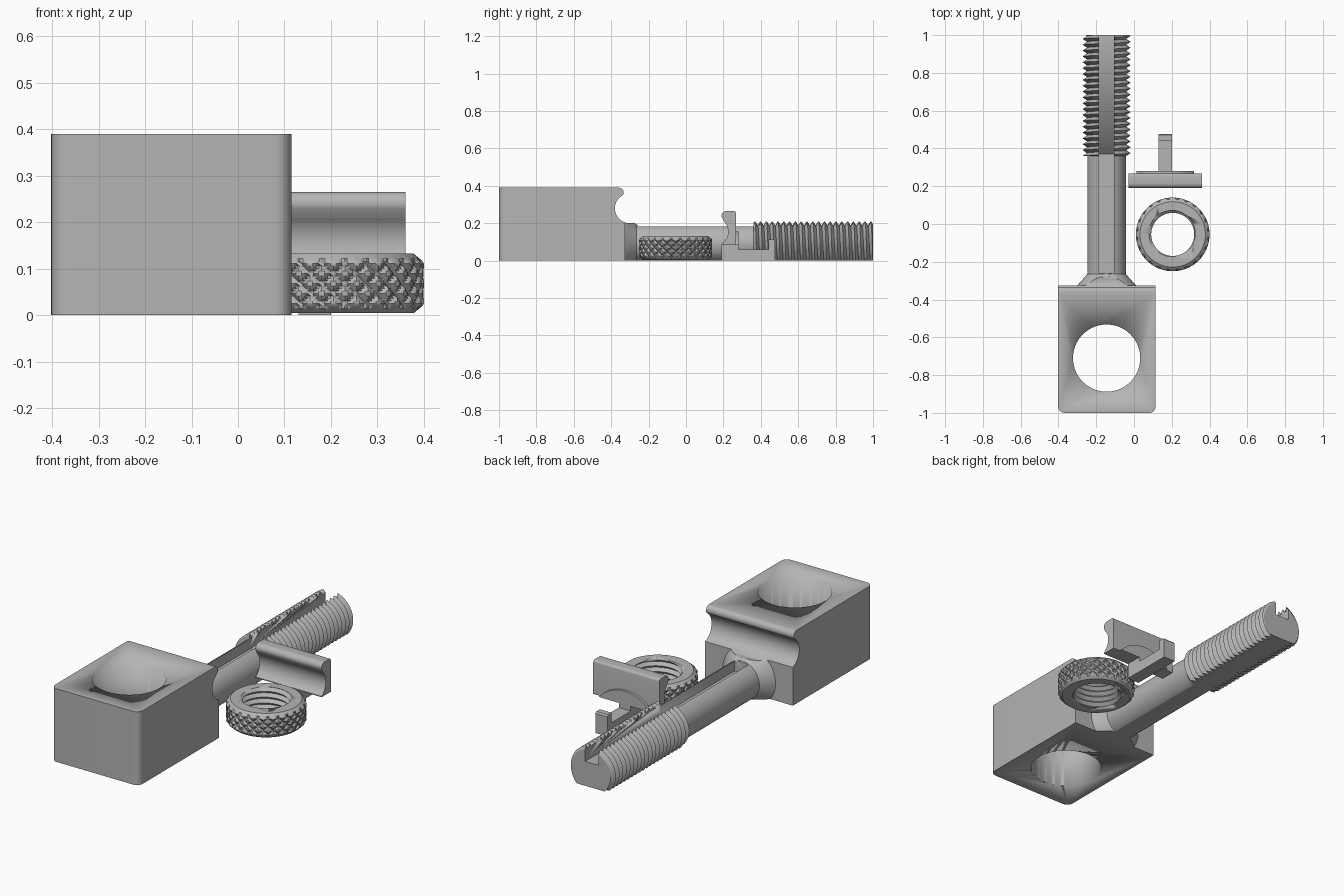
import bpy, bmesh, math
from mathutils import Matrix, Vector

if "Cube" in bpy.data.objects:
    bpy.data.objects.remove(bpy.data.objects["Cube"])

steel = bpy.data.materials.new("grey_steel")
steel.use_nodes = True
GREY = (0.46, 0.46, 0.46, 1)
steel.diffuse_color = GREY
steel.node_tree.nodes["Principled BSDF"].inputs["Base Color"].default_value = GREY

ROD_X, ROD_Z = -0.145, 0.09
CLIP_X = 0.165
PITCH = 0.031
ALONG_Y = Matrix.Rotation(-math.pi / 2, 4, "X")


def finish(name, bm, matrix=None, smooth=30):
    if matrix:
        bm.transform(matrix)
    bmesh.ops.recalc_face_normals(bm, faces=bm.faces)
    mesh = bpy.data.meshes.new(name)
    bm.to_mesh(mesh)
    bm.free()
    mesh.materials.append(steel)
    ob = bpy.data.objects.new(name, mesh)
    bpy.context.collection.objects.link(ob)
    shade(ob, smooth)
    return ob


def shade(ob, angle):
    bpy.ops.object.select_all(action="DESELECT")
    ob.select_set(True)
    bpy.context.view_layer.objects.active = ob
    bpy.ops.object.shade_smooth_by_angle(angle=math.radians(angle))


def cut(ob, *cutters):
    for c in cutters:
        mod = ob.modifiers.new("cut", "BOOLEAN")
        mod.object, mod.operation, mod.solver = c, "DIFFERENCE", "EXACT"
        c.hide_render = True
        c.hide_set(True)
        c.display_type = "WIRE"


def arc(cy, cz, r, a0, a1, n=12):
    angles = [math.radians(a0 + (a1 - a0) * i / n) for i in range(n + 1)]
    return [(cy + r * math.cos(a), cz + r * math.sin(a)) for a in angles]


def extrude_x(points, x0, x1):
    """Solid from a side profile of (y, z) points."""
    bm = bmesh.new()
    face = bm.faces.new([bm.verts.new((x0, y, z)) for y, z in points])
    new = bmesh.ops.extrude_face_region(bm, geom=[face])["geom"]
    moved = [v for v in new if isinstance(v, bmesh.types.BMVert)]
    bmesh.ops.translate(bm, verts=moved, vec=(x1 - x0, 0, 0))
    return bm


def lathe(points, n=64):
    """Solid of revolution about z from (radius, height) points, capped at both ends."""
    bm = bmesh.new()
    rings = [[bm.verts.new((r * math.cos(math.tau * i / n), r * math.sin(math.tau * i / n), h))
              for i in range(n)] for r, h in points]
    for a, b in zip(rings, rings[1:]):
        for i in range(n):
            j = (i + 1) % n
            bm.faces.new((a[i], a[j], b[j], b[i]))
    bm.faces.new(rings[0])
    bm.faces.new(rings[-1])
    return bm


def slice_off(bm, co, normal):
    """Remove everything on the normal side of a plane and close the opening."""
    geom = bm.verts[:] + bm.edges[:] + bm.faces[:]
    bmesh.ops.bisect_plane(bm, geom=geom, dist=1e-6, plane_co=co, plane_no=normal, clear_outer=True)
    rim = [e for e in bm.edges if e.is_boundary and
           all(abs((v.co - Vector(co)).dot(Vector(normal))) < 1e-4 for v in e.verts)]
    bmesh.ops.holes_fill(bm, edges=rim, sides=0)


def thread(root, crest, h0, h1, n=48):
    """Helical V thread about z, trimmed flat at h0 and h1."""
    bm = bmesh.new()
    rows = 2 * (math.ceil((h1 - h0) / PITCH) + 4)
    grid = []
    for k in range(rows):
        r = crest if k % 2 else root
        grid.append([bm.verts.new((r * math.cos(math.tau * i / n), r * math.sin(math.tau * i / n),
                                   h0 + PITCH * (k / 2 - 2 + i / n))) for i in range(n)])
    for k in range(rows - 1):
        for i in range(n):
            up = 0 if i < n - 1 else 2
            if k + 1 + up < rows:
                j = (i + 1) % n
                bm.faces.new((grid[k][i], grid[k + up][j], grid[k + 1 + up][j], grid[k + 1][i]))
    slice_off(bm, (0, 0, h0), (0, 0, -1))
    slice_off(bm, (0, 0, h1), (0, 0, 1))
    return bm


# Cutters: clamp groove, rod slot, block bore
groove = finish("groove_cutter", extrude_x(arc(-0.30, 0.28, 0.08, 0, 354, 59), -0.6, 0.3))
slot = finish("slot_cutter", extrude_x([(-0.26, 0.13), (1.1, 0.13), (1.1, 0.3), (-0.26, 0.3)],
                                       ROD_X - 0.04, ROD_X + 0.04))
bore = finish("bore_cutter", lathe([(0.178, -0.1), (0.178, 0.5)], 96),
              Matrix.Translation((ROD_X, -0.71, 0)))

# Block with rounded lip and rounded front corners
bm = extrude_x([(-1, 0), (-0.325, 0), (-0.325, 0.28), (-0.34, 0.345)]
               + arc(-0.358, 0.365, 0.025, -30, 90) + [(-1, 0.39)], -0.402, 0.115)
corners = [e for e in bm.edges if all(abs(v.co.y + 1) < 1e-4 for v in e.verts)
           and abs(e.verts[0].co.z - e.verts[1].co.z) > 0.1]
bmesh.ops.bevel(bm, geom=corners, offset=0.035, segments=8, profile=0.5, affect="EDGES")
block = finish("clamp_block", bm)
cut(block, groove, bore)

# Rod with flared root and flat underside
to_rod = Matrix.Translation((ROD_X, 0, ROD_Z)) @ ALONG_Y
bm = lathe([(0.155, -0.335), (0.155, -0.325), (0.102, -0.265), (0.102, 0.37)])
bm.transform(to_rod)
slice_off(bm, (0, 0, 0), (0, 0, -1))
rod = finish("rod", bm)
cut(rod, groove, slot)

# Threaded rod end
bm = thread(0.104, 0.127, 0.36, 1.0)
bm.transform(to_rod)
slice_off(bm, (0, 0, 0), (0, 0, -1))
rod_thread = finish("rod_thread", bm)
cut(rod_thread, slot)

# Knurled nut: crossing diagonal grooves on a chamfered ring
NUT_R, Z0, Z1, COLS, ROWS = 0.195, 0.004, 0.132, 192, 24
bm = lathe([(NUT_R, Z0 + (Z1 - Z0) * k / ROWS) for k in range(ROWS + 1)], COLS)
for v in bm.verts:
    t = (v.co.z - Z0) / (Z1 - Z0)
    turn = math.atan2(v.co.y, v.co.x) / math.tau * 24
    near = min(abs((p + 0.5) % 1 - 0.5) for p in (turn + 3 * t, turn - 3 * t))
    r = NUT_R - 0.011 * max(0, 1 - near / 0.25)
    r = min(r, NUT_R - 0.022 + min(v.co.z - Z0, Z1 - v.co.z) * 1.2)
    v.co.xy = v.co.xy.normalized() * r
to_nut = Matrix.Translation((0.205, -0.055, 0))
nut = finish("knurled_nut", bm, to_nut, 20)
nut_thread = finish("nut_thread_cutter", thread(0.114, 0.131, -0.05, 0.2), to_nut)
cut(nut, nut_thread)

# Sliding jaw with concave face
profile = ([(0.19, 0.085), (0.267, 0.085)] + arc(0.255, 0.253, 0.012, 0, 90, 4)
           + arc(0.215, 0.24, 0.025, 90, 215) + arc(0.145, 0.155, 0.08, 45, -55, 16))
finish("jaw", extrude_x(profile, CLIP_X - 0.195, CLIP_X + 0.195))

# Thin round boss on the back of the jaw
bm = lathe([(0.197, 0.26), (0.197, 0.28)], 96)
bm.transform(Matrix.Translation((CLIP_X, 0, -0.04)) @ ALONG_Y)
slice_off(bm, (0, 0, 0.085), (0, 0, -1))
finish("jaw_boss", bm)

# Slot key with upturned hook
key = [(0.19, 0), (0.477, 0), (0.477, 0.105), (0.47, 0.112), (0.44, 0.112), (0.44, 0.06),
       (0.28, 0.06), (0.28, 0.088), (0.19, 0.088)]
finish("jaw_key", extrude_x(key, CLIP_X - 0.035, CLIP_X + 0.035))
